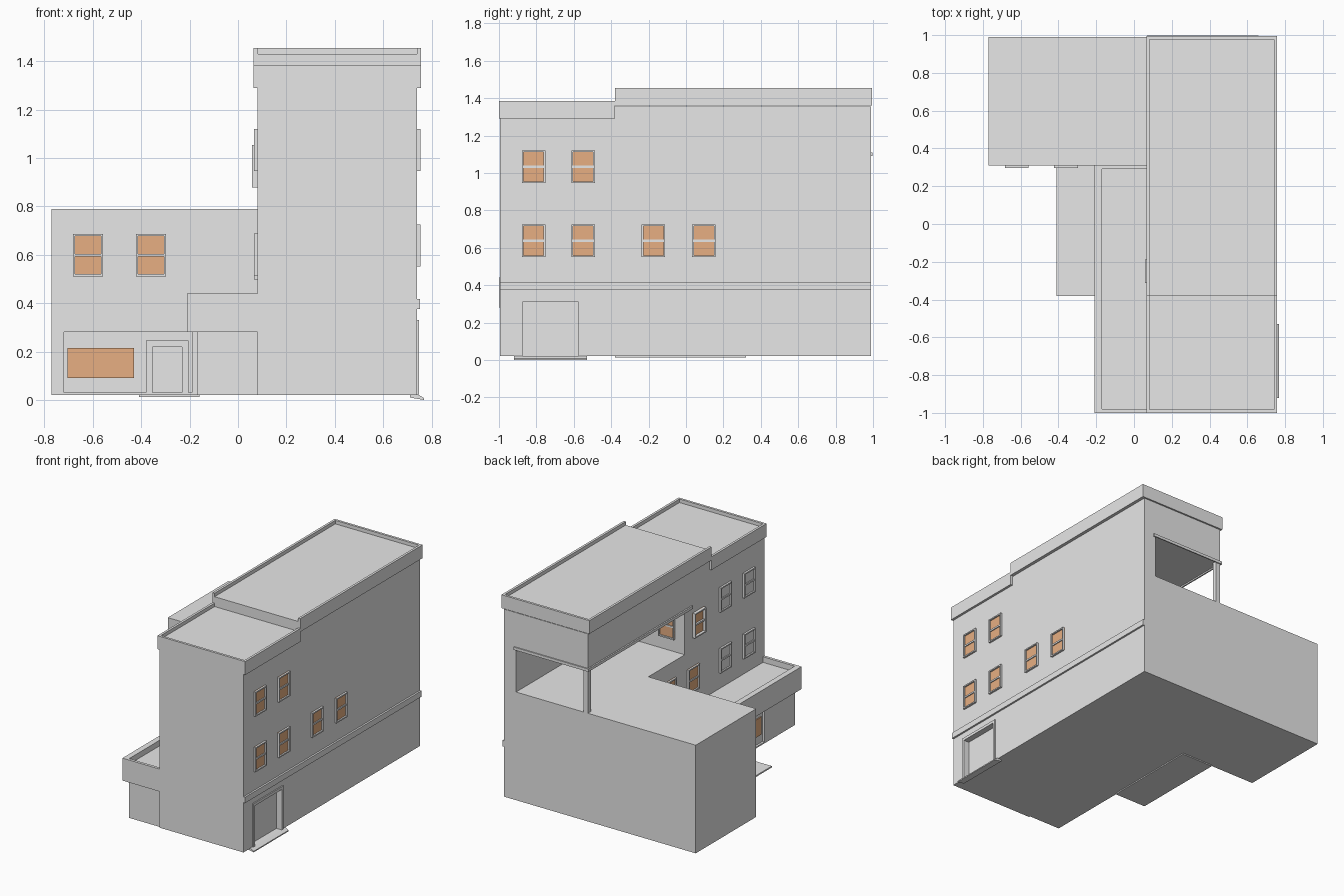
import bpy
import bmesh
from mathutils import Vector

old = bpy.data.objects.get("Cube")
if old:
    bpy.data.objects.remove(old, do_unlink=True)


def material(name, rgb):
    m = bpy.data.materials.new(name)
    m.use_nodes = True
    m.diffuse_color = (*rgb, 1)
    m.node_tree.nodes["Principled BSDF"].inputs["Base Color"].default_value = (*rgb, 1)
    return m


GREY = material("grey_plaster", (0.8, 0.8, 0.8))
AMBER = material("amber_glass", (0.95, 0.51, 0.265))


def add_object(name, bm, mat):
    bmesh.ops.recalc_face_normals(bm, faces=bm.faces[:])
    mesh = bpy.data.meshes.new(name)
    bm.to_mesh(mesh)
    bm.free()
    mesh.materials.append(mat)
    ob = bpy.data.objects.new(name, mesh)
    bpy.context.collection.objects.link(ob)
    return ob


def box(name, xs, ys, zs, mat=GREY):
    lo, hi = Vector((min(xs), min(ys), min(zs))), Vector((max(xs), max(ys), max(zs)))
    bm = bmesh.new()
    bmesh.ops.create_cube(bm, size=1)
    for v in bm.verts:
        v.co = (lo + hi) / 2 + v.co * (hi - lo)
    return add_object(name, bm, mat)


def cut(target, name, xs, ys, zs):
    cutter = box(name + "_cutter", xs, ys, zs)
    cutter.hide_render = True
    cutter.hide_set(True)
    mod = target.modifiers.new(name, 'BOOLEAN')
    mod.operation = 'DIFFERENCE'
    mod.solver = 'EXACT'
    mod.object = cutter


def on_wall(name, wall, us, zs, depths, mat=GREY):
    """Box on a wall: wall = (axis, plane, outward sign), depths measured outward."""
    axis, plane, sign = wall
    ds = [plane + sign * d for d in depths]
    return box(name, ds, us, zs, mat) if axis == 'x' else box(name, us, ds, zs, mat)


def frame(name, wall, us, zs, border, depths, sill=True):
    (u0, u1), (z0, z1) = us, zs
    on_wall(name + "_jamb_a", wall, (u0, u0 + border), zs, depths)
    on_wall(name + "_jamb_b", wall, (u1 - border, u1), zs, depths)
    on_wall(name + "_head", wall, us, (z1 - border, z1), depths)
    if sill:
        on_wall(name + "_sill", wall, us, (z0, z0 + border), depths)


def window(name, wall, u, z, mat=AMBER, proud=0.014, w=0.125, h=0.175):
    us, zs = (u - w / 2, u + w / 2), (z - h / 2, z + h / 2)
    frame(name + "_frame", wall, us, zs, 0.009, (-0.005, proud))
    on_wall(name + "_rail", wall, us, (z - 0.006, z + 0.006), (-0.005, proud * 0.7))
    on_wall(name + "_pane", wall, us, zs, (-0.004, 0.003), mat)


RIGHT = ('x', 0.74, 1)
LEFT = ('x', 0.08, -1)
WING = ('y', 0.31, -1)
SHOP = ('x', -0.17, -1)
TERRACE = ('y', -0.10, 1)

# Tall main block with roof terrace and garage opening cut out
tower = box("main_block", (0.08, 0.74), (-0.995, 0.99), (0.02, 1.355))
cut(tower, "terrace", (-0.1, 0.645), (-0.10, 1.2), (0.79, 1.10))
cut(tower, "garage", (0.705, 0.9), (-0.875, -0.575), (0.022, 0.31))
box("terrace_column", (0.08, 0.115), (0.955, 0.99), (0.79, 1.10))
box("terrace_back_trim", (0.07, 0.66), (0.99, 0.998), (1.09, 1.11))
box("terrace_side_trim", (0.07, 0.08), (-0.18, 0.998), (1.09, 1.11))

# Two stepped roofs with raised rims
for part, y0, y1, z0, roof, top in (("front", -1, -0.38, 1.29, 1.36, 1.385),
                                    ("rear", -0.38, 0.995, 1.36, 1.43, 1.455)):
    box(part + "_roof_band", (0.065, 0.757), (y0, y1), (z0, roof))
    for side, xs in (("left", (0.065, 0.082)), ("right", (0.74, 0.757))):
        box(f"{part}_roof_rim_{side}", xs, (y0, y1), (roof, top))
    end = (y0, y0 + 0.017) if part == "front" else (y1 - 0.017, y1)
    box(part + "_roof_rim_end", (0.065, 0.757), end, (roof, top))

# Rear side wing with recessed shopfront
wing = box("rear_wing", (-0.77, 0.08), (0.31, 0.99), (0.02, 0.79))
cut(wing, "shopfront", (-0.72, -0.19), (0.2, 0.325), (0.03, 0.28))
on_wall("wing_shop_window", WING, (-0.705, -0.43), (0.09, 0.215), (-0.017, -0.008), AMBER)
frame("wing_door_frame", WING, (-0.38, -0.205), (0.03, 0.245), 0.027, (-0.016, 0), False)

# Low front annex with overhanging parapet
annex = box("front_annex", (-0.17, 0.08), (-0.985, 0.31), (0.02, 0.40))
cut(annex, "annex_shopfront", (-0.3, -0.155), (-0.64, 0.25), (0.03, 0.28))
on_wall("annex_shop_window", SHOP, (-0.62, -0.35), (0.09, 0.215), (-0.017, -0.008), AMBER)
frame("annex_door_frame", SHOP, (-0.29, -0.115), (0.03, 0.245), 0.027, (-0.016, 0), False)
box("annex_parapet_base", (-0.21, 0.08), (-1, 0.31), (0.28, 0.40))
box("annex_parapet_side", (-0.21, -0.17), (-1, 0.31), (0.40, 0.44))
box("annex_parapet_front", (-0.17, 0.08), (-1, -0.98), (0.40, 0.44))
box("annex_parapet_rear", (-0.17, 0.08), (0.29, 0.31), (0.40, 0.44))
box("patio_slab", (-0.41, -0.16), (-0.38, 0.32), (0.012, 0.022))

# String course, garage frame and sloped ramp on the right side
on_wall("string_course", RIGHT, (-0.995, 0.99), (0.375, 0.417), (-0.005, 0.013))
frame("garage_frame", RIGHT, (-0.895, -0.555), (0.022, 0.33), 0.02, (-0.005, 0.008), False)
bm = bmesh.new()
profile = ((0.71, 0.022), (0.745, 0.022), (0.768, 0.008), (0.768, 0), (0.71, 0.01))
face = bm.faces.new([bm.verts.new((x, -0.92, z)) for x, z in profile])
ext = bmesh.ops.extrude_face_region(bm, geom=[face])["geom"]
bmesh.ops.translate(bm, vec=(0, 0.39, 0),
                    verts=[g for g in ext if isinstance(g, bmesh.types.BMVert)])
add_object("garage_ramp", bm, GREY)

# Sash windows
for i, y in enumerate((-0.815, -0.55, -0.175, 0.095)):
    window(f"right_lower_window_{i}", RIGHT, y, 0.638)
for i, y in enumerate((-0.815, -0.55)):
    window(f"right_upper_window_{i}", RIGHT, y, 1.033)
    window(f"left_upper_window_{i}", LEFT, y, 1.033, GREY)
    window(f"left_lower_window_{i}", LEFT, y, 0.6, GREY)
for i, y in enumerate((-0.19, 0.07)):
    window(f"left_middle_window_{i}", LEFT, y, 0.585)
window("left_terrace_window", LEFT, -0.25, 0.965, proud=0.022)
window("terrace_window", TERRACE, 0.22, 0.965)
for i, x in enumerate((-0.62, -0.36)):
    window(f"wing_window_{i}", WING, x, 0.598)
